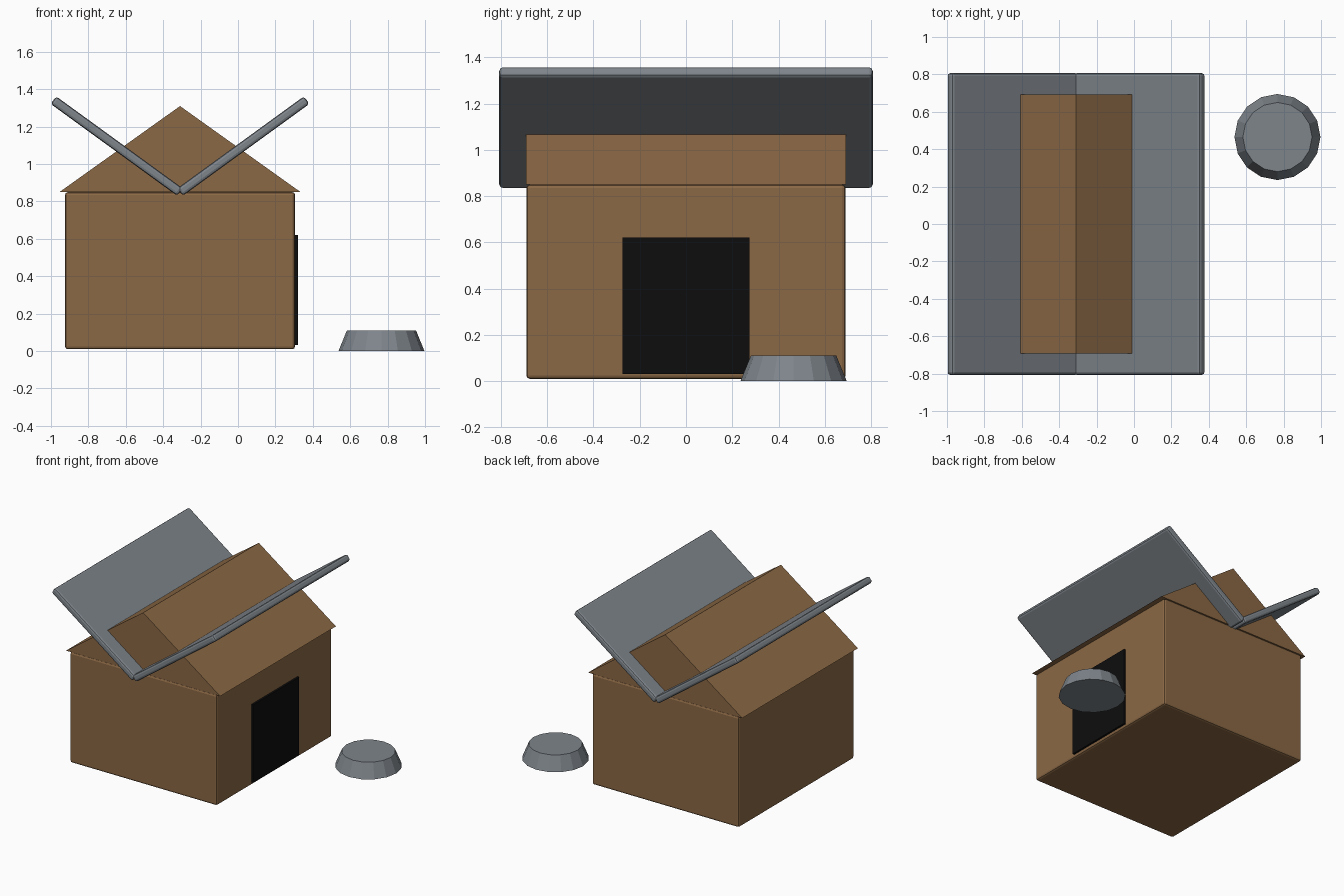
import bpy, bmesh, math
from mathutils import Vector

if "Cube" in bpy.data.objects:
    bpy.data.objects.remove(bpy.data.objects["Cube"], do_unlink=True)


def material(name, rgb):
    mat = bpy.data.materials.new(name)
    mat.use_nodes = True
    colour = (*rgb, 1)
    mat.diffuse_color = colour
    mat.node_tree.nodes["Principled BSDF"].inputs["Base Color"].default_value = colour
    return mat


brown = material("brown_wood", (0.26, 0.14, 0.06))
grey = material("slate_grey", (0.21, 0.235, 0.26))
black = material("doorway_black", (0.004, 0.004, 0.004))


def box(name, centre, size, mat, tilt=0, bevel=0):
    bpy.ops.mesh.primitive_cube_add(size=1, location=centre)
    obj = bpy.context.object
    obj.name = name
    for v in obj.data.vertices:
        v.co *= Vector(size)
    obj.rotation_euler.y = tilt
    obj.data.materials.append(mat)
    if bevel:
        mod = obj.modifiers.new("rounded_edges", "BEVEL")
        mod.width = bevel
        mod.segments = 2
    return obj


def prism(name, profile, half_depth, mat):
    # Extrude an x-z outline along y
    bm = bmesh.new()
    face = bm.faces.new([bm.verts.new((x, -half_depth, z)) for x, z in profile])
    ext = bmesh.ops.extrude_face_region(bm, geom=[face])
    moved = [g for g in ext["geom"] if isinstance(g, bmesh.types.BMVert)]
    bmesh.ops.translate(bm, verts=moved, vec=(0, 2 * half_depth, 0))
    bmesh.ops.recalc_face_normals(bm, faces=bm.faces)
    mesh = bpy.data.meshes.new(name)
    bm.to_mesh(mesh)
    bm.free()
    mesh.materials.append(mat)
    obj = bpy.data.objects.new(name, mesh)
    bpy.context.collection.objects.link(obj)
    return obj


ridge_x = -0.31

# House body, gable and doorway
box("house_body", (ridge_x, 0, 0.43), (1.23, 1.38, 0.84), brown, bevel=0.015)
prism("gable", [(ridge_x - 0.645, 0.85), (ridge_x + 0.645, 0.85), (ridge_x, 1.31)],
      0.692, brown)
box("doorway", (0.305, 0, 0.327), (0.03, 0.55, 0.59), black)

# Two roof panels rising outwards in a V
pitch = math.radians(36)
length = 0.837
for side, label in ((-1, "right"), (1, "left")):
    centre = (ridge_x + side * math.cos(pitch) * length / 2, 0,
              0.85 + math.sin(pitch) * length / 2)
    box("roof_panel_" + label, centre, (length, 1.615, 0.05), grey,
        tilt=-side * pitch, bevel=0.015)

# Food bowl
bpy.ops.mesh.primitive_cone_add(vertices=16, radius1=0.23, radius2=0.185,
                                depth=0.11, location=(0.767, 0.465, 0.055))
bowl = bpy.context.object
bowl.name = "food_bowl"
bowl.data.materials.append(grey)
